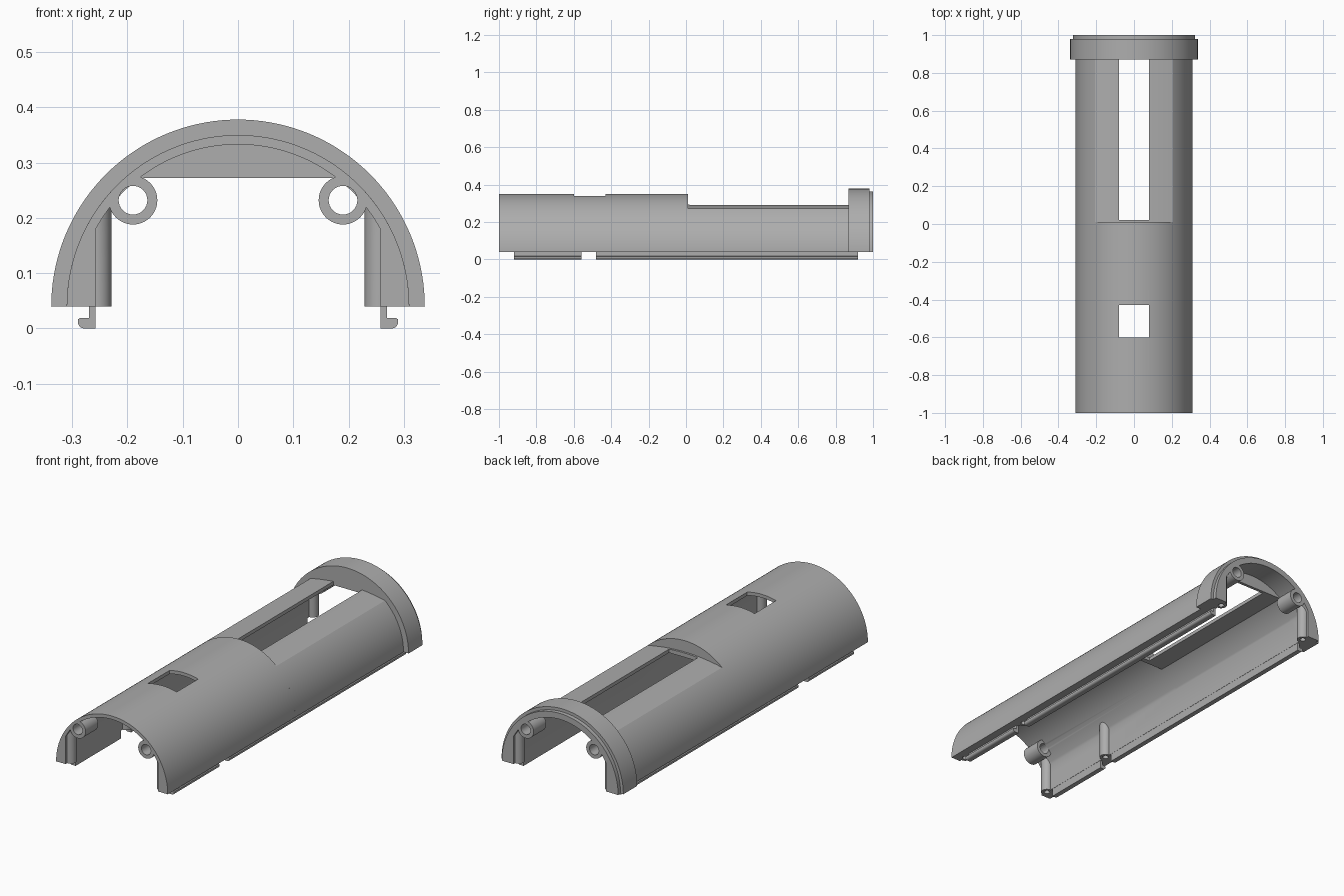
import bpy, bmesh, math
from mathutils import Vector

if "Cube" in bpy.data.objects:
    bpy.data.objects.remove(bpy.data.objects["Cube"])

CZ = 0.04            # height of the shell axis
R_OUT, R_IN = 0.31, 0.293
WALL_X = 0.257       # flat inner side walls
CEIL = 0.272         # flat ceiling of the rear half

grey = bpy.data.materials.new("plain grey")
grey.diffuse_color = (0.42, 0.42, 0.42, 1)
grey.use_nodes = True
grey.node_tree.nodes["Principled BSDF"].inputs["Base Color"].default_value = grey.diffuse_color


def arc(r, a0, a1, n, cx=0.0, cz=CZ):
    return [(cx + r * math.cos(a0 + (a1 - a0) * i / n),
             cz + r * math.sin(a0 + (a1 - a0) * i / n)) for i in range(n + 1)]


def mirrored(half):
    """Extend a right-hand outline (ending at or near the middle) to the left."""
    return half + [(-x, z) for x, z in reversed(half) if x > 1e-6]


def prism(name, pts, y0, y1):
    """Extrude an x/z outline along y."""
    bm = bmesh.new()
    face = bm.faces.new([bm.verts.new((x, y0, z)) for x, z in pts])
    ext = bmesh.ops.extrude_face_region(bm, geom=[face])
    for v in ext["geom"]:
        if isinstance(v, bmesh.types.BMVert):
            v.co.y = y1
    bmesh.ops.recalc_face_normals(bm, faces=bm.faces)
    me = bpy.data.meshes.new(name)
    bm.to_mesh(me)
    bm.free()
    me.materials.append(grey)
    ob = bpy.data.objects.new(name, me)
    bpy.context.collection.objects.link(ob)
    return ob


def box(x, y0, y1, z0, z1):
    return prism("cutter", [(-x, z0), (x, z0), (x, z1), (-x, z1)], y0, y1)


def bore_y(x, z, r, y0, y1):
    return prism("cutter", arc(r, 0, math.tau * 31 / 32, 31, x, z), y0, y1)


def post_solid(name, x, y, r, z0, top):
    """Upright cylinder whose top follows a height rule."""
    ob = prism(name, arc(r, 0, math.tau * 31 / 32, 31, 0, 0), 0, 1)
    for v in ob.data.vertices:
        px, py, up = x + v.co.x, y + v.co.z, v.co.y > 0.5
        v.co = Vector((px, py, top(px) if up else z0))
    bm = bmesh.new()
    bm.from_mesh(ob.data)
    bmesh.ops.recalc_face_normals(bm, faces=bm.faces)
    bm.to_mesh(ob.data)
    bm.free()
    return ob


def cut(ob, cutters):
    for c in cutters:
        c.hide_render = True
        m = ob.modifiers.new("cut", "BOOLEAN")
        m.operation, m.solver, m.object = "DIFFERENCE", "EXACT", c
    dg = bpy.context.evaluated_depsgraph_get()
    me = bpy.data.meshes.new_from_object(ob.evaluated_get(dg))
    ob.modifiers.clear()
    ob.data = me
    for c in cutters:
        bpy.data.objects.remove(c)


def inner_profile():
    """Inner outline from left foot over the arch to right foot."""
    a = math.acos(WALL_X / R_IN)
    return [(-WALL_X, CZ)] + arc(R_IN, math.pi - a, a, 48) + [(WALL_X, CZ)]


def section(r):
    return arc(r, 0, math.pi, 72) + inner_profile()


def hole_cutters(ys, boss_y0, boss_y1):
    out = []
    for s in (-1, 1):
        out += [post_solid("cutter", s * WALL_X, y, 0.014, 0.0, lambda x: 0.13) for y in ys]
        out.append(bore_y(s * 0.19, 0.232, 0.026, boss_y0, boss_y1))
    return out


# front half of the shell with its small square window
front = prism("front_shell", section(R_OUT), -1, 0.01)
cut(front, [box(0.08, -0.6, -0.43, 0.25, 0.5)] + hole_cutters((-0.96, -0.52), -1.1, -0.9))

# rear half: flattened roof, flat ceiling and long window
edge_x = 0.207
a_edge = math.acos(edge_x / R_OUT)
roof = [(x, 0.2935 - 0.0225 * (x / edge_x) ** 2) for x in (0.18, 0.15, 0.12, 0.09, 0.06, 0.03, 0)]
outer = mirrored(arc(R_OUT, 0, a_edge, 24) + roof)
a_ceil = math.asin((CEIL - CZ) / R_IN)
a_wall = math.acos(WALL_X / R_IN)
half_in = [(WALL_X, CZ)] + arc(R_IN, a_wall, a_ceil, 14)
rear = prism("rear_shell", outer + list(reversed(mirrored(half_in))), 0.01, 0.87)
cut(rear, [box(0.08, 0.02, 1.0, 0.2, 0.5)])

# crescent walls closing both ends of the flattened roof
r_mid = 0.3
a_c = math.asin((CEIL - CZ) / r_mid)
crescent = arc(r_mid, a_c, math.pi - a_c, 40)
step_wall = prism("step_wall", crescent, -0.005, 0.01)
collar_wall = prism("collar_wall", crescent, 0.87, 0.885)

# collar and its narrower end rim
collar = prism("collar", section(0.338), 0.87, 0.98)
cut(collar, hole_cutters((0.96,), 0.89, 1.1))
rim = prism("collar_rim", section(0.323), 0.98, 1.0)
cut(rim, hole_cutters((0.96,), 0.89, 1.1))

for s, side in ((-1, "left"), (1, "right")):
    # screw posts along the side walls
    for y, where in ((-0.96, "front"), (-0.52, "middle"), (0.96, "rear")):
        post = post_solid(f"{side}_{where}_post", s * WALL_X, y, 0.028, CZ,
                          lambda x: CZ + math.sqrt(0.3 ** 2 - x * x))
        cut(post, [post_solid("cutter", s * WALL_X, y, 0.014, 0.0, lambda x: 0.13)])

    # horizontal screw bosses at both ends, trimmed to stay inside the shell
    for y0, y1, where in ((-1, -0.9, "front"), (0.9, 1, "rear")):
        pts = []
        for x, z in arc(0.044, 0, math.tau * 47 / 48, 47, s * 0.19, 0.232):
            k = min(1, 0.302 / math.hypot(x, z - CZ))
            pts.append((x * k, CZ + (z - CZ) * k))
        boss = prism(f"{side}_{where}_boss", pts, y0, y1)
        cut(boss, [bore_y(s * 0.19, 0.232, 0.026, y0 - 0.1, y1 + 0.1)])

    # hooked snap lips under the side walls
    hook = [(0.258, CZ), (0.258, 0)] + arc(0.012, -math.pi / 2, 0, 5, 0.278, 0.012) + \
           [(0.29, 0.016), (0.286, 0.019), (0.27, 0.019), (0.27, CZ)]
    for y0, y1, where in ((-0.92, -0.56, "front"), (-0.48, 0.92, "rear")):
        prism(f"{side}_{where}_lip", [(s * x, z) for x, z in hook], y0, y1)

# smooth curved faces, keep the edges crisp
for ob in bpy.context.collection.objects:
    ob.select_set(True)
    bpy.context.view_layer.objects.active = ob
bpy.ops.object.shade_smooth_by_angle(angle=math.radians(30))
